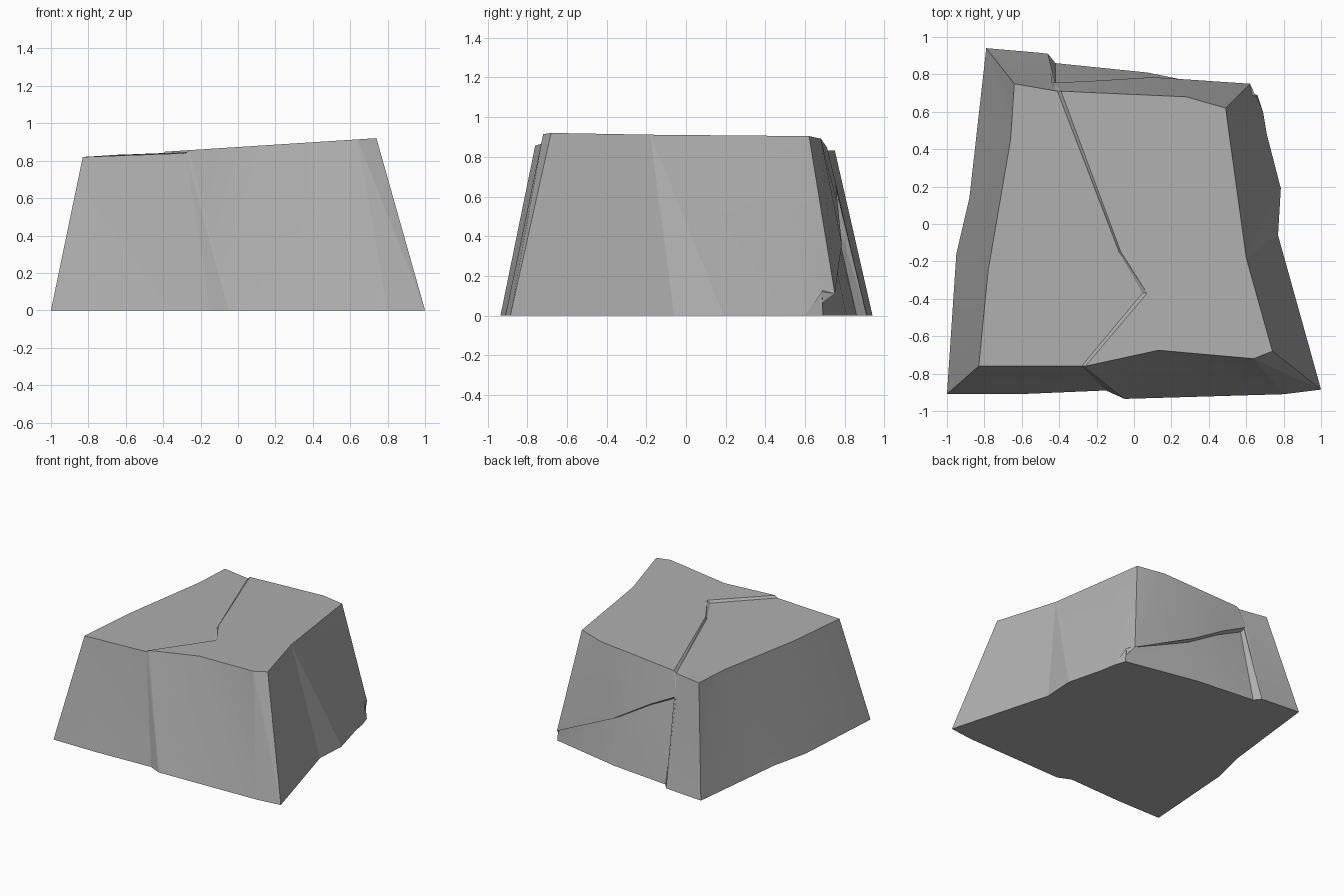
import bpy
import bmesh
from mathutils import Vector

default_cube = bpy.data.objects.get("Cube")
if default_cube:
    bpy.data.objects.remove(default_cube, do_unlink=True)

# Stone material
stone = bpy.data.materials.new("stone grey")
stone.use_nodes = True
stone_colour = (0.43, 0.43, 0.43, 1.0)
stone.diffuse_color = stone_colour
stone.node_tree.nodes["Principled BSDF"].inputs["Base Color"].default_value = stone_colour

rock_mesh = bmesh.new()


def ground(*points):
    """Points on the ground plane."""
    return [Vector((x, y, 0)) for x, y in points]


def summit(*points, drop=0.0):
    """Points on the gently tilted top plane."""
    return [Vector((x, y, 0.873 + 0.064 * x - drop)) for x, y in points]


def add_face(points):
    return rock_mesh.faces.new([rock_mesh.verts.new(p) for p in points])


def path_fractions(chain):
    lengths = [0.0]
    for start, end in zip(chain, chain[1:]):
        lengths.append(lengths[-1] + (end - start).length)
    total = lengths[-1] or 1.0
    return [length / total for length in lengths]


def strip(upper, lower):
    """Join two chains of points with a band of triangles."""
    upper_at, lower_at = path_fractions(upper), path_fractions(lower)
    i = j = 0
    while i < len(upper) - 1 or j < len(lower) - 1:
        step_upper = j == len(lower) - 1 or (
            i < len(upper) - 1 and upper_at[i + 1] < lower_at[j + 1])
        if step_upper:
            add_face([upper[i], lower[j], upper[i + 1]])
            i += 1
        else:
            add_face([upper[i], lower[j], lower[j + 1]])
            j += 1


# Crack across the top: the left slab sits slightly lower
crack_high = summit((-.26, -.76), (.07, -.37), (-.07, -.15), (-.39, .71))
crack_low = summit((-.28, -.76), (.045, -.37), (-.08, -.15), (-.41, .71), drop=.015)

# Rim of the top
top_front = summit((.13, -.675), (.64, -.72), (.74, -.68))
top_right = summit((.6, -.18), (.52, .4), (.49, .62))
top_back = summit((.28, .68))
top_left = summit((-.64, .75), (-.66, .45), (-.78, -.25), (-.83, -.76))

# Foot of the rock
foot_front_left = ground((-1, -.91), (-.62, -.91), (-.15, -.89))
foot_front_right = ground((-.05, -.935), (.8, -.91), (1, -.885))
foot_right = ground((.77, -.06), (.785, .19), (.71, .48), (.69, .6))
foot_back = ground((.66, .69), (.07, .81), (-.42, .86))
foot_shoulder = ground((-.46, .91), (-.5, .915), (-.79, .94))
foot_left = ground((-.88, .14), (-.95, -.16))

# Overhang on the back face: outer lip and inner edge
lip = [Vector(p) for p in ((.62, .75, .11), (.1, .785, .36), (-.22, .765, .555), (-.44, .755, .67))]
inner = [Vector(p) for p in ((.65, .685, .12), (.1, .735, .35), (-.2, .725, .53), (-.42, .715, .64))]

# Front face
strip([top_left[-1], crack_low[0]], foot_front_left)
strip([crack_low[0], crack_high[0]], [foot_front_left[-1], foot_front_right[0]])
strip([crack_high[0]] + top_front[:-1], foot_front_right[:-1])
strip(top_front[-2:], foot_front_right[-2:])

# Right face
strip([top_front[-1], top_right[0]], [foot_front_right[-1], foot_right[0]])
strip(top_right[:1], foot_right[:2])
strip(top_right, foot_right[1:] + lip[:1])
add_face([foot_right[-1], foot_back[0], inner[0]])
add_face([foot_right[-1], inner[0], lip[0]])

# Back face: overhang, recessed panel, side wall and shoulder
strip([top_right[-1]] + top_back + [crack_high[-1], crack_low[-1]], lip)
strip(lip, inner)
strip(inner, foot_back)
strip([inner[-1], foot_back[-1]], [lip[-1], foot_shoulder[0]])
strip([crack_low[-1], top_left[0]], [lip[-1]] + foot_shoulder)

# Left face
strip(top_left, [foot_shoulder[-1]] + foot_left + foot_front_left[:1])

# Top slabs, crack wall and underside
add_face(crack_high[:1] + top_front + top_right + top_back + crack_high[:0:-1])
add_face(crack_low + top_left)
strip(crack_high, crack_low)
add_face(foot_front_left + foot_front_right + foot_right + foot_back + foot_shoulder + foot_left)

# Weld the parts into one solid
bmesh.ops.remove_doubles(rock_mesh, verts=rock_mesh.verts[:], dist=0.0005)
large_faces = [f for f in rock_mesh.faces if len(f.verts) > 4]
bmesh.ops.triangulate(rock_mesh, faces=large_faces)
bmesh.ops.recalc_face_normals(rock_mesh, faces=rock_mesh.faces[:])

mesh = bpy.data.meshes.new("rock")
rock_mesh.to_mesh(mesh)
rock_mesh.free()
mesh.materials.append(stone)
rock = bpy.data.objects.new("rock", mesh)
bpy.context.collection.objects.link(rock)

# Soften only the shallow facets
bpy.ops.object.select_all(action="DESELECT")
rock.select_set(True)
bpy.context.view_layer.objects.active = rock
bpy.ops.object.shade_smooth_by_angle(angle=0.2)
